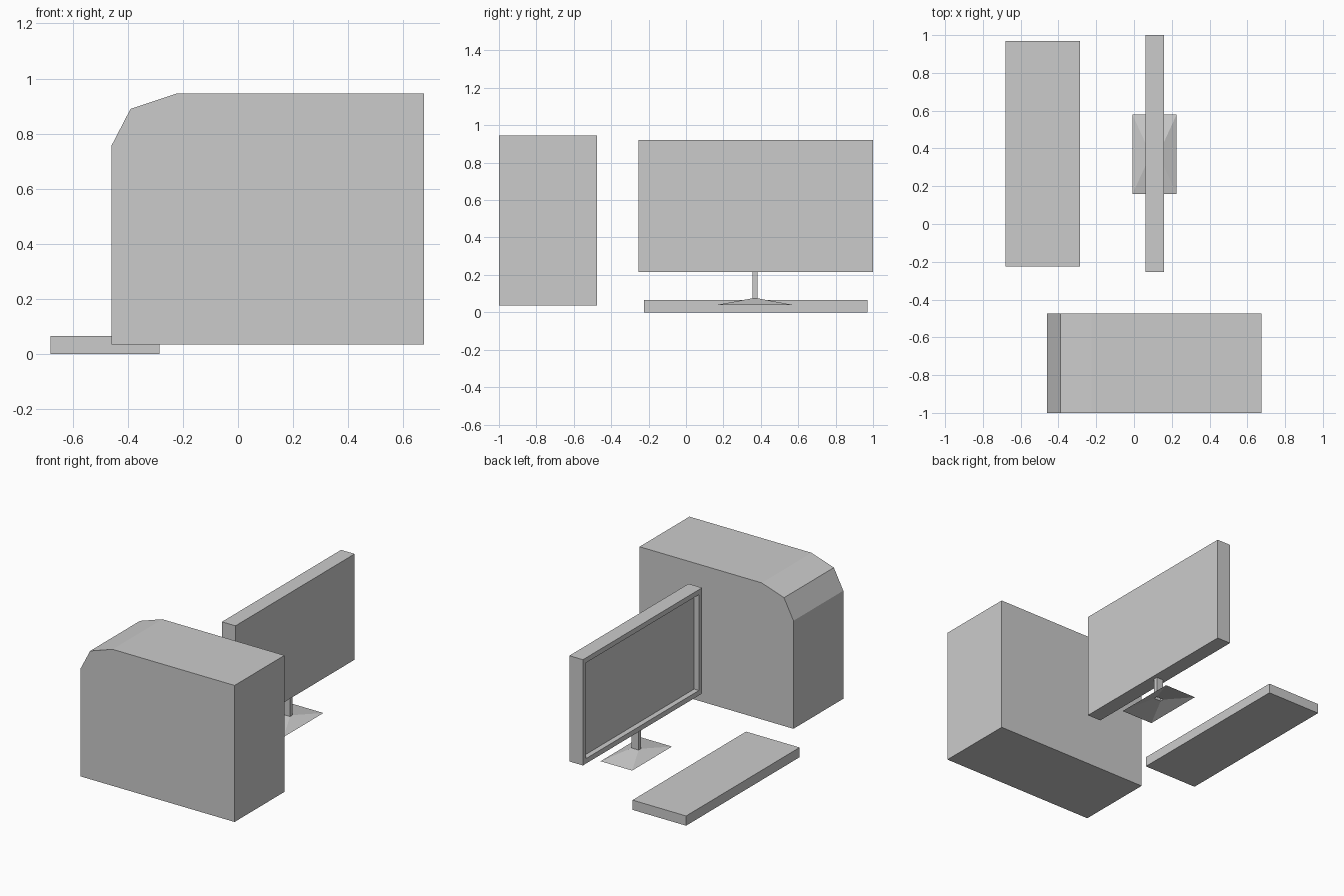
import bpy, bmesh
from mathutils import Vector

if "Cube" in bpy.data.objects:
    bpy.data.objects.remove(bpy.data.objects["Cube"])


def finish(bm, name):
    bmesh.ops.recalc_face_normals(bm, faces=bm.faces[:])
    me = bpy.data.meshes.new(name)
    bm.to_mesh(me)
    bm.free()
    ob = bpy.data.objects.new(name, me)
    bpy.context.collection.objects.link(ob)
    return ob


def box_bm(lo, hi):
    bm = bmesh.new()
    bmesh.ops.create_cube(bm, size=1)
    lo, hi = Vector(lo), Vector(hi)
    for v in bm.verts:
        v.co = (lo + hi) / 2 + v.co * (hi - lo)
    return bm


# Computer tower: side profile extruded along y
profile = [(-0.46, 0.035), (0.675, 0.035), (0.675, 0.945),
           (-0.225, 0.945), (-0.39, 0.89), (-0.46, 0.755)]
bm = bmesh.new()
face = bm.faces.new([bm.verts.new((x, -1.0, z)) for x, z in profile])
ext = bmesh.ops.extrude_face_region(bm, geom=[face], use_keep_orig=True)
bmesh.ops.translate(bm, vec=(0, 0.525, 0),
                    verts=[g for g in ext["geom"] if isinstance(g, bmesh.types.BMVert)])
finish(bm, "computer_tower")

# Keyboard slab
finish(box_bm((-0.68, -0.225, 0.0), (-0.285, 0.97, 0.065)), "keyboard")

# Monitor: box with a recessed screen on its -x face
bm = box_bm((0.06, -0.255, 0.215), (0.16, 1.0, 0.92))
bm.normal_update()
screen = min(bm.faces, key=lambda f: f.calc_center_median().x)
bmesh.ops.inset_region(bm, faces=[screen], thickness=0.047)
ext = bmesh.ops.extrude_face_region(bm, geom=[screen])
bmesh.ops.translate(bm, vec=(0.035, 0, 0),
                    verts=[g for g in ext["geom"] if isinstance(g, bmesh.types.BMVert)])
bmesh.ops.delete(bm, geom=[f for f in [screen] if f.is_valid], context='FACES_ONLY')
finish(bm, "monitor")

# Monitor stand: open sloping foot rising into a thin neck, lofted from rings
cx, cy = 0.1085, 0.3685
bm = bmesh.new()
rings = []
for hx, hy, z in [(0.1165, 0.21, 0.038), (0.026, 0.0125, 0.075), (0.026, 0.0125, 0.215)]:
    rings.append([bm.verts.new((cx + sx * hx, cy + sy * hy, z))
                  for sx, sy in [(-1, -1), (1, -1), (1, 1), (-1, 1)]])
for a, b in zip(rings, rings[1:]):
    for i in range(4):
        j = (i + 1) % 4
        bm.faces.new((a[i], a[j], b[j], b[i]))
finish(bm, "monitor_stand")
